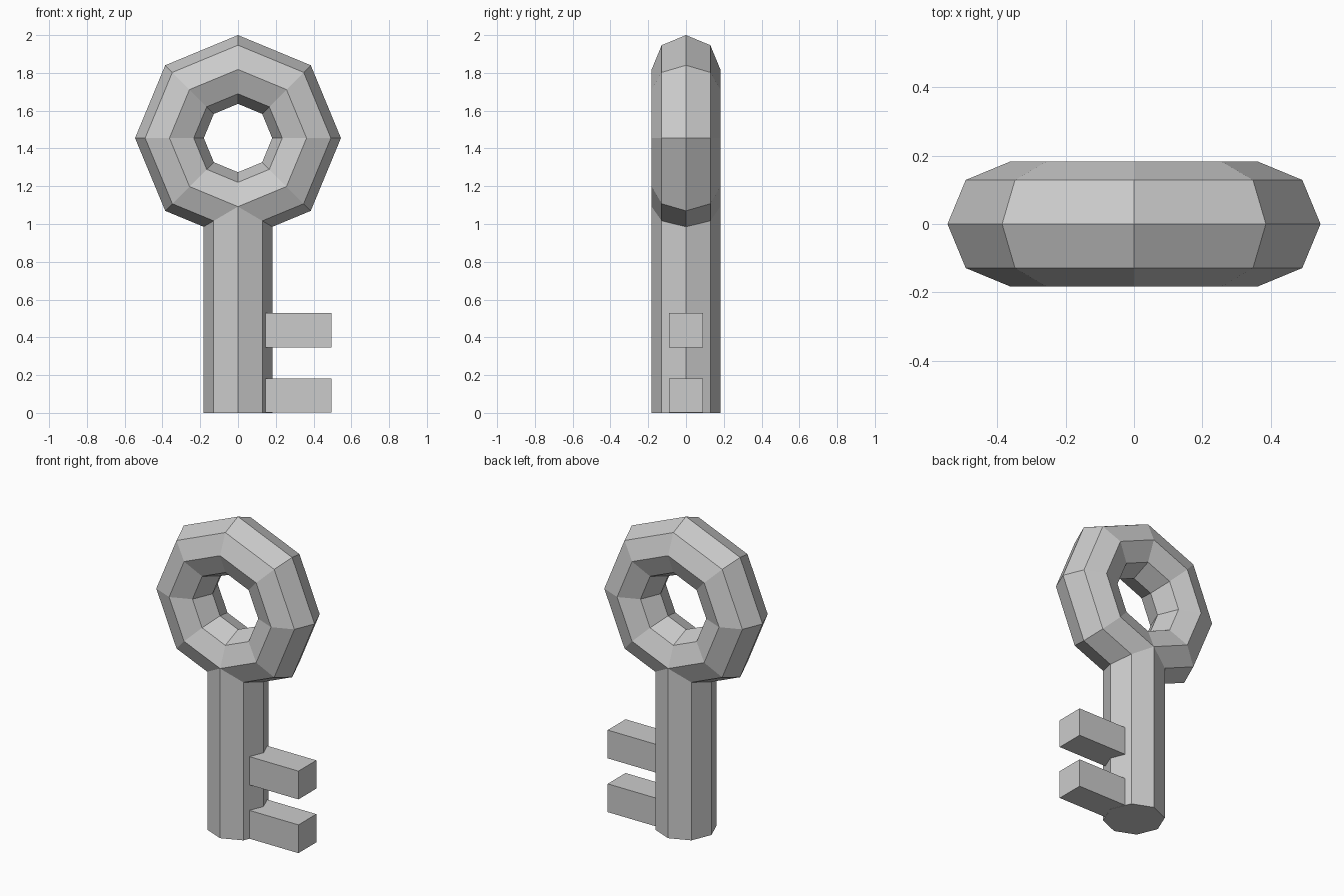
import bpy
from math import pi

if "Cube" in bpy.data.objects:
    bpy.data.objects.remove(bpy.data.objects["Cube"])

R = 0.182          # shared radius of the tube and shaft
RING = 0.363       # ring centreline radius
CENTRE = 2 - RING - R

# Ring-shaped bow, standing upright
bpy.ops.mesh.primitive_torus_add(
    major_segments=8, minor_segments=8, major_radius=RING, minor_radius=R,
    location=(0, 0, CENTRE), rotation=(pi / 2, 0, 0))
bpy.context.object.name = "bow_ring"

# Octagonal shaft, ending inside the ring (a corner points along +x)
height = CENTRE - RING
bpy.ops.mesh.primitive_cylinder_add(
    vertices=8, radius=R, depth=height, location=(0, 0, height / 2))
bpy.context.object.name = "shaft"

# Two square teeth, rooted in the shaft
x0, x1, side = 0.13, 0.494, 0.182
for name, z in (("lower_tooth", 0.001), ("upper_tooth", 0.347)):
    bpy.ops.mesh.primitive_cube_add(
        size=1, location=((x0 + x1) / 2, 0, z + side / 2))
    tooth = bpy.context.object
    tooth.name = name
    tooth.scale = (x1 - x0, side, side)
